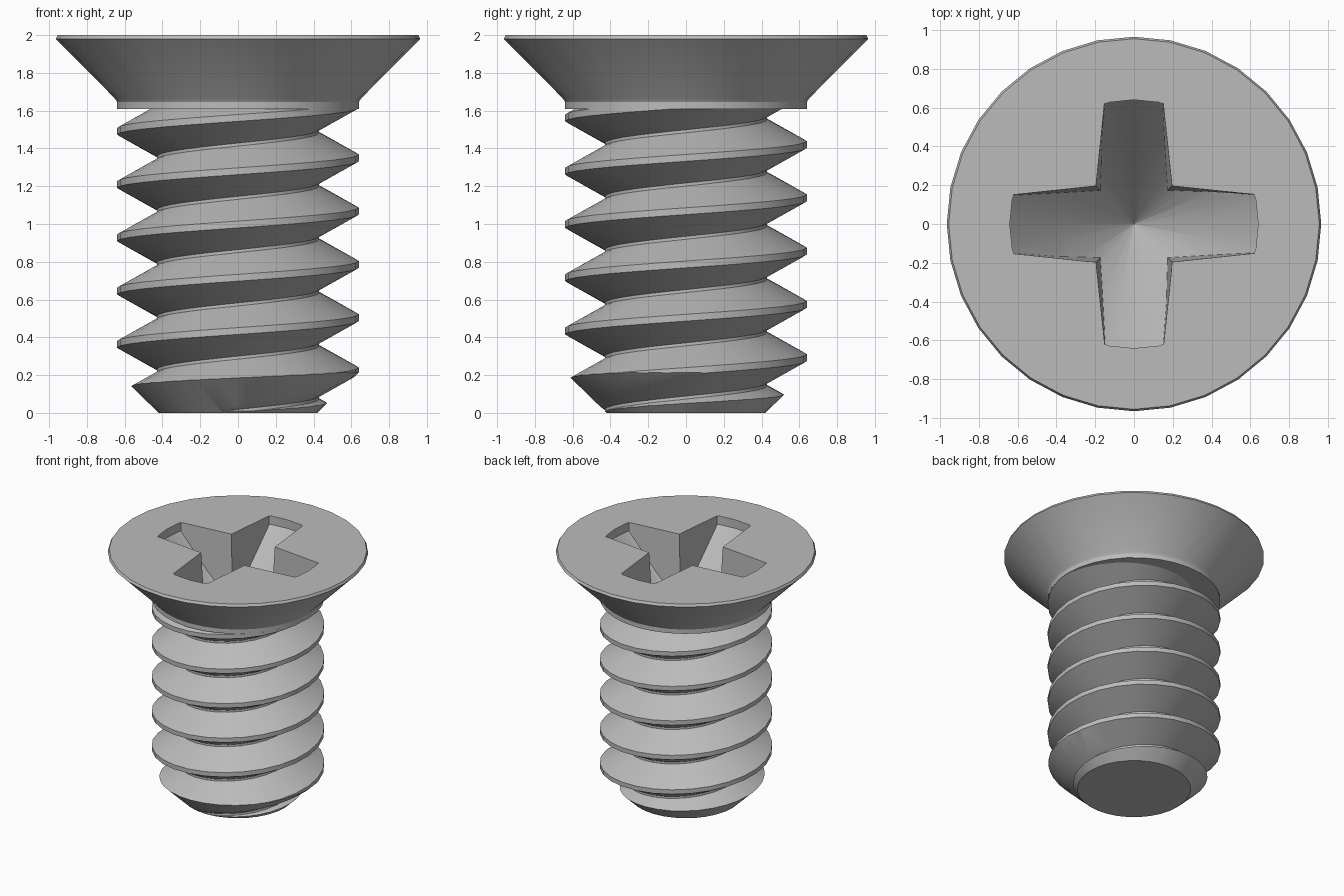
import bpy, bmesh
from math import sin, cos, pi, radians

cube = bpy.data.objects.get("Cube")
if cube:
    bpy.data.objects.remove(cube, do_unlink=True)

PITCH, CREST, ROOT = 0.282, 0.64, 0.43
CREST_Z = 1.35          # crest height on the +x side
HEAD_BASE = 1.61

steel = bpy.data.materials.new("grey steel")
steel.use_nodes = True
color = (0.5, 0.5, 0.5, 1)
steel.diffuse_color = color
steel.node_tree.nodes["Principled BSDF"].inputs["Base Color"].default_value = color


def finish(name, bm):
    bmesh.ops.recalc_face_normals(bm, faces=bm.faces)
    mesh = bpy.data.meshes.new(name)
    bm.to_mesh(mesh)
    bm.free()
    mesh.materials.append(steel)
    obj = bpy.data.objects.new(name, mesh)
    bpy.context.collection.objects.link(obj)
    return obj


def bridge(bm, rings):
    for a, b in zip(rings, rings[1:]):
        for i in range(len(a)):
            j = (i + 1) % len(a)
            bm.faces.new((a[i], a[j], b[j], b[i]))
    bm.faces.new(rings[0])
    bm.faces.new(rings[-1])


def lathe(name, profile, sides=32):
    bm = bmesh.new()
    rings = [[bm.verts.new((r * cos(2 * pi * i / sides), r * sin(2 * pi * i / sides), z))
              for i in range(sides)] for r, z in profile]
    bridge(bm, rings)
    return finish(name, bm)


def boolean(target, cutter, operation):
    mod = target.modifiers.new(operation.lower(), 'BOOLEAN')
    mod.operation, mod.solver, mod.object = operation, 'EXACT', cutter
    bpy.context.view_layer.objects.active = target
    bpy.ops.object.modifier_apply(modifier=mod.name)


def cross_prism(name, top, bottom):
    # each level: (z, half width at arm end, inner corner)
    bm = bmesh.new()
    rings = []
    for z, width, corner in (bottom, top):
        ring = []
        for k in range(4):
            c, s = cos(k * pi / 2), sin(k * pi / 2)
            for x, y in ((0.7, -width), (0.7, width), (corner, corner)):
                ring.append(bm.verts.new((x * c - y * s, x * s + y * c, z)))
        rings.append(ring)
    bridge(bm, rings)
    return finish(name, bm)


def helix(name, steps=28, turns=8):
    # one ribbon wound upward, each turn welded to the one above
    bm = bmesh.new()
    section = ((CREST, -0.018), (CREST, 0.018), (ROOT, 0.133), (ROOT, 0.149))
    start = CREST_Z - 6 * PITCH
    rows = []
    for k in range(steps * turns + 1):
        a = 2 * pi * k / steps
        rows.append([bm.verts.new((r * cos(a), r * sin(a), start + PITCH * k / steps + dz))
                     for r, dz in section])
    for k in range(steps * (turns - 1)):
        lo = rows[k] + [rows[k + steps][0]]
        hi = rows[k + 1] + [rows[k + 1 + steps][0]]
        for j in range(4):
            bm.faces.new((lo[j], hi[j], hi[j + 1], lo[j + 1]))
    # fan caps over both open ends
    bmesh.ops.delete(bm, geom=[v for v in bm.verts if not v.link_faces], context='VERTS')
    border = [e for e in bm.edges if e.is_boundary]
    middle = start + PITCH * turns / 2
    low = bm.verts.new((0, 0, start - 0.1))
    high = bm.verts.new((0, 0, start + PITCH * turns + 0.1))
    for e in border:
        apex = low if e.verts[0].co.z < middle else high
        bm.faces.new((e.verts[0], e.verts[1], apex))
    return finish(name, bm)


# threaded shank, trimmed to a chamfered tip
shank = helix("threaded_shank")
blank = lathe("shank_blank", [(0.42, 0), (0.66, 0.233), (0.66, HEAD_BASE)])
boolean(shank, blank, 'INTERSECT')

# countersunk head with a short collar
head = lathe("countersunk_head", [(CREST, HEAD_BASE), (CREST, 1.645), (0.652, 1.665),
                                  (0.965, 1.98), (0.955, 2.0)])

# cross recess with a conical floor
recess = cross_prism("recess_cutter", (2.1, 0.147, 0.2), (1.1, 0.12, 0.16))
cone = lathe("recess_cone", [(0.002, 1.15), (0.64, 1.93), (0.64, 2.05)])
boolean(recess, cone, 'INTERSECT')
for part in (head, shank):
    boolean(part, recess, 'DIFFERENCE')

for helper in (blank, cone, recess):
    bpy.data.objects.remove(helper, do_unlink=True)

# smooth bands with crisp edges
bpy.ops.object.select_all(action='DESELECT')
for part in (head, shank):
    part.select_set(True)
bpy.context.view_layer.objects.active = head
bpy.ops.object.shade_smooth_by_angle(angle=radians(25))
